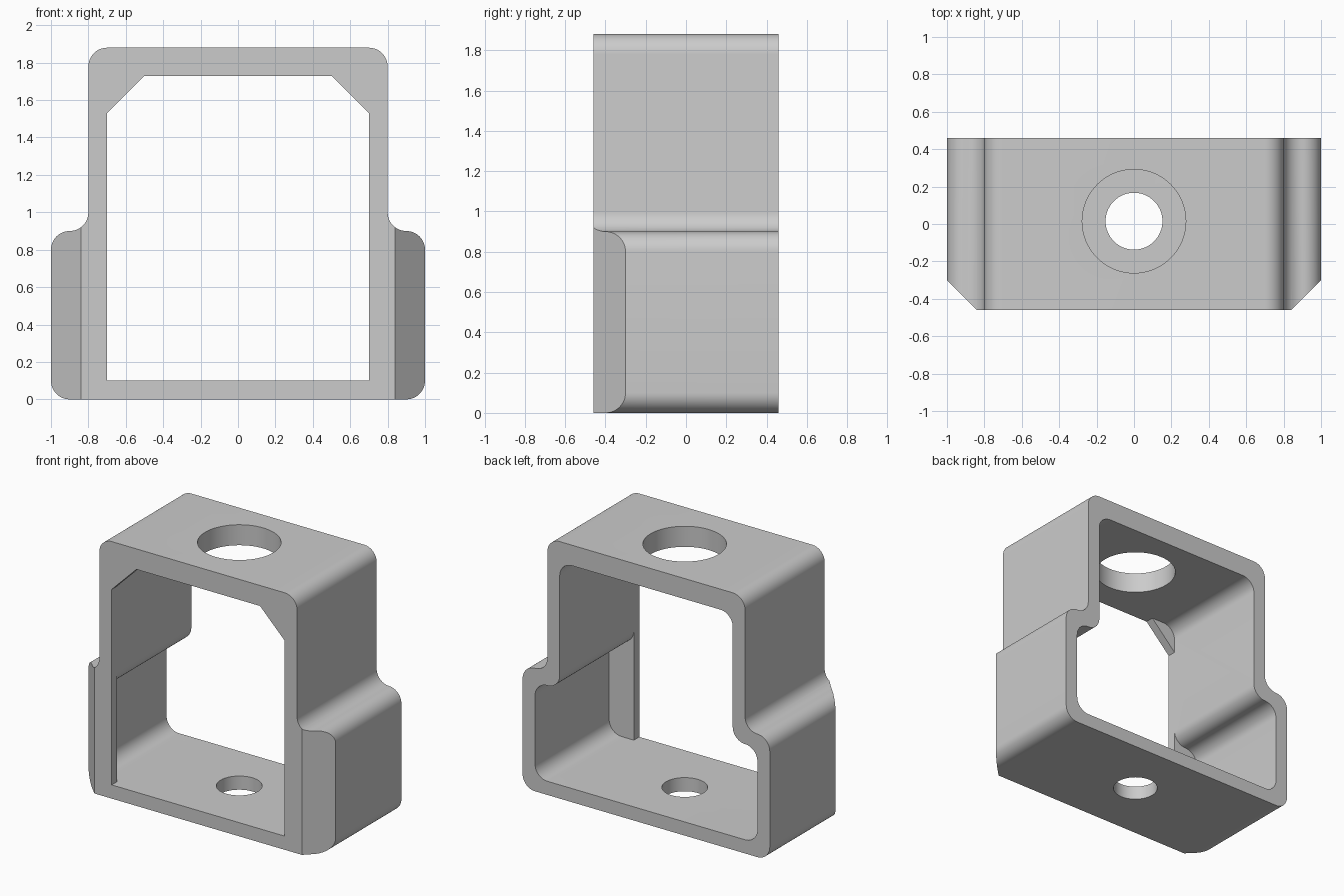
import bpy
import bmesh
from math import cos, sin, pi, radians

cube = bpy.data.objects.get("Cube")
if cube:
    bpy.data.objects.remove(cube, do_unlink=True)

FRONT, BACK = -0.46, 0.46
WALL_BACK = -0.397      # inner side of the thin front wall
R = 0.1                 # radius of every rounded corner
HOLE_Y = 0.015

grey = bpy.data.materials.new("plain_grey")
grey.use_nodes = True
colour = (0.6, 0.6, 0.6, 1)
grey.diffuse_color = colour
grey.node_tree.nodes["Principled BSDF"].inputs["Base Color"].default_value = colour


def arc(cx, cz, start, end, steps=12):
    """Points of a rounded corner, angles in degrees."""
    angles = [radians(start + (end - start) * i / steps) for i in range(steps + 1)]
    return [(cx + R * cos(a), cz + R * sin(a)) for a in angles]


def stepped_profile(wide, narrow, bottom, shoulder, top):
    """Right half of a shouldered outline, mirrored to a closed loop."""
    half = arc(wide - R, bottom + R, -90, 0)
    half += arc(wide - R, shoulder - R, 0, 90)
    half += arc(narrow + R, shoulder + R, 270, 180)
    half += arc(narrow - R, top - R, 0, 90)
    return half + [(-x, z) for x, z in reversed(half)]


def prism(name, points, place, low, high):
    """Solid made by sweeping an outline between two levels."""
    bm = bmesh.new()
    base = bm.faces.new([bm.verts.new(place(u, v, low)) for u, v in points])
    swept = bmesh.ops.extrude_face_region(bm, geom=[base])["geom"]
    for vert in [g for g in swept if isinstance(g, bmesh.types.BMVert)]:
        i = place(0, 0, high - low)
        vert.co.x += i[0]
        vert.co.y += i[1]
        vert.co.z += i[2]
    bmesh.ops.remove_doubles(bm, verts=bm.verts, dist=1e-5)
    bmesh.ops.recalc_face_normals(bm, faces=bm.faces)
    mesh = bpy.data.meshes.new(name)
    bm.to_mesh(mesh)
    bm.free()
    mesh.materials.append(grey)
    obj = bpy.data.objects.new(name, mesh)
    bpy.context.collection.objects.link(obj)
    return obj


def along_y(u, v, level):
    return (u, level, v)


def along_z(u, v, level):
    return (u, v, level)


def circle(radius, count=64):
    return [(radius * cos(2 * pi * i / count), HOLE_Y + radius * sin(2 * pi * i / count))
            for i in range(count)]


# Housing block with rounded shoulders
housing = prism("housing", stepped_profile(1, 0.8, 0, 0.9, 1.88), along_y, FRONT, BACK)

# Cavity open at the back, and front window with clipped top corners
window = [(0.7, 0.1), (0.7, 1.53), (0.5, 1.73)]
window += [(-x, z) for x, z in reversed(window)]
cutters = [
    prism("cavity_cutter", stepped_profile(0.9, 0.7, 0.1, 0.8, 1.73),
          along_y, WALL_BACK, BACK + 0.2),
    prism("window_cutter", window, along_y, FRONT - 0.2, WALL_BACK + 0.1),
    # Round holes in roof and floor
    prism("roof_hole_cutter", circle(0.277), along_z, 1.6, 2.1),
    prism("floor_hole_cutter", circle(0.152), along_z, -0.2, 0.3),
]

# Bevels on the front corners of the wide base
for side in (-1, 1):
    corner = [(side * 0.74, -0.56), (side * 1.2, -0.56), (side * 1.2, -0.1)]
    cutters.append(prism("corner_cutter", corner, along_z, -0.2, 1.2))

bpy.ops.object.select_all(action="DESELECT")
bpy.context.view_layer.objects.active = housing
housing.select_set(True)
for cutter in cutters:
    cutter.hide_render = True
    mod = housing.modifiers.new(cutter.name, "BOOLEAN")
    mod.operation = "DIFFERENCE"
    mod.solver = "EXACT"
    mod.object = cutter
    bpy.ops.object.modifier_apply(modifier=mod.name)
    bpy.data.objects.remove(cutter, do_unlink=True)

bpy.ops.object.shade_smooth_by_angle(angle=radians(30))
